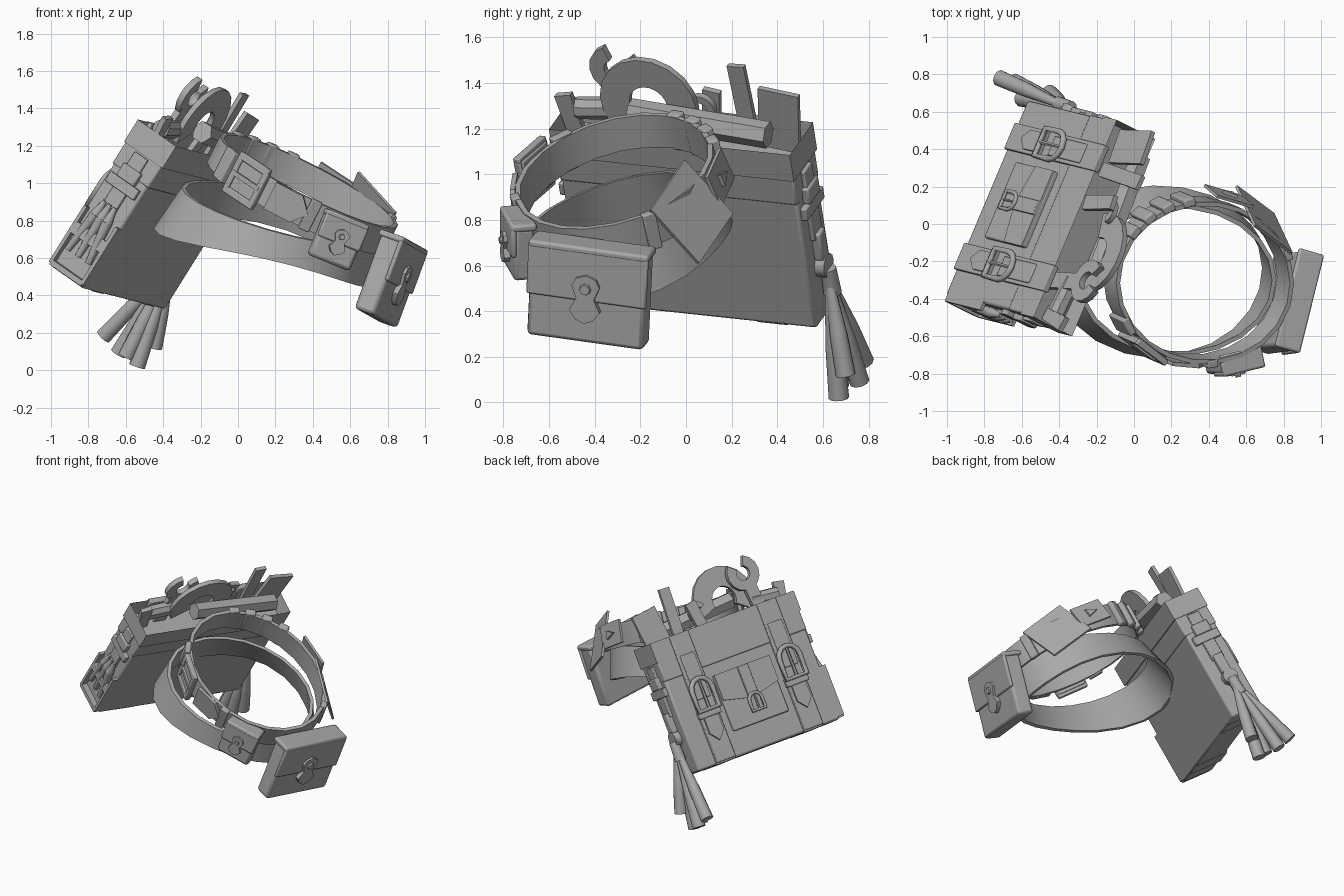
import bpy, bmesh, math
from mathutils import Matrix, Vector

cube = bpy.data.objects.get("Cube")
if cube:
    bpy.data.objects.remove(cube, do_unlink=True)

grey = bpy.data.materials.new("plain_grey")
grey.use_nodes = True
grey.diffuse_color = (0.4, 0.4, 0.4, 1)
shader = next(n for n in grey.node_tree.nodes if n.type == 'BSDF_PRINCIPLED')
shader.inputs["Base Color"].default_value = (0.4, 0.4, 0.4, 1)
shader.inputs["Roughness"].default_value = 0.8
made = []


def finish(name, bm, M, bevel=0):
    bm.transform(M)
    bmesh.ops.recalc_face_normals(bm, faces=bm.faces[:])
    mesh = bpy.data.meshes.new(name)
    bm.to_mesh(mesh)
    bm.free()
    mesh.materials.append(grey)
    ob = bpy.data.objects.new(name, mesh)
    bpy.context.scene.collection.objects.link(ob)
    if bevel:
        mod = ob.modifiers.new("bevel", 'BEVEL')
        mod.width, mod.segments = bevel, 2
    made.append(ob)
    return ob


def frame(origin, out, up):
    """Local axes: y points out, z points up, x follows."""
    y = Vector(out).normalized()
    z = Vector(up)
    z = (z - y * z.dot(y)).normalized()
    M = Matrix((y.cross(z), y, z)).transposed().to_4x4()
    M.translation = Vector(origin)
    return M


def box(name, M, centre, size, bevel=0, tilt=0):
    bm = bmesh.new()
    bmesh.ops.create_cube(bm, size=1)
    T = Matrix.Translation(centre) @ Matrix.Rotation(tilt, 4, 'Y') @ Matrix.Diagonal((*size, 1))
    bm.transform(T)
    return finish(name, bm, M, bevel)


def plate(name, M, points, y, thick):
    """Flat outline in the local xz plane, given a thickness along y."""
    bm = bmesh.new()
    face = bm.faces.new([bm.verts.new((px, y, pz)) for px, pz in points])
    new = bmesh.ops.extrude_face_region(bm, geom=[face])["geom"]
    bmesh.ops.translate(bm, vec=(0, thick, 0), verts=[g for g in new if isinstance(g, bmesh.types.BMVert)])
    return finish(name, bm, M)


def rod(name, M, a, b, r1, r2, sides=10):
    a, b = M @ Vector(a), M @ Vector(b)
    bm = bmesh.new()
    bmesh.ops.create_cone(bm, cap_ends=True, segments=sides, radius1=r1, radius2=r2, depth=(b - a).length)
    T = Matrix.Translation((a + b) / 2) @ (b - a).to_track_quat('Z', 'Y').to_matrix().to_4x4()
    return finish(name, bm, T)


def arc(cx, cz, r, start, end, steps=12):
    angles = [math.radians(start + (end - start) * i / steps) for i in range(steps + 1)]
    return [(cx + r * math.cos(t), cz + r * math.sin(t)) for t in angles]


def crescent(name, M, cx, cz, r_out, r_in, start, end, y, thick):
    plate(name, M, arc(cx, cz, r_out, start, end) + arc(cx, cz, r_in, end, start), y, thick)


def buckle(name, M, cx, y, cz, w, h, tube):
    """Arched wire frame with a prong."""
    curve = bpy.data.curves.new(name, 'CURVE')
    curve.dimensions = '3D'
    curve.bevel_depth, curve.bevel_resolution = tube, 1
    pts = [(cx - w / 2, cz - h / 2), (cx + w / 2, cz - h / 2)] + arc(cx, cz + h / 2 - w / 2, w / 2, 0, 180, 6)
    spline = curve.splines.new('POLY')
    spline.points.add(len(pts) - 1)
    for p, (px, pz) in zip(spline.points, pts):
        p.co = (*(M @ Vector((px, y, pz))), 1)
    spline.use_cyclic_u = True
    curve.materials.append(grey)
    bpy.context.scene.collection.objects.link(bpy.data.objects.new(name, curve))
    rod(name + "_prong", M, (cx, y, cz - h / 2), (cx, y, cz + h / 2), tube * 0.7, tube * 0.5, 6)


# Main satchel, tilted
bag = frame((-0.693, 0.099, 0.45), (-0.758, 0.376, 0.532), (0.525, -0.131, 0.841))
box("bag_body", bag, (0, 0, 0.385), (1.13, 0.24, 0.79), 0.015)
box("bag_upper_band", bag, (0, 0, 0.71), (1.135, 0.255, 0.15), 0.01)
bm = bmesh.new()
bmesh.ops.create_cube(bm, size=1)
bm.transform(Matrix.Translation((0, -0.005, 0.84)) @ Matrix.Diagonal((1.15, 0.27, 0.14, 1)))
top = max(bm.faces, key=lambda f: f.calc_center_median().z)
bmesh.ops.inset_region(bm, faces=[top], thickness=0.022)
bmesh.ops.translate(bm, vec=(0, 0, -0.12), verts=top.verts[:])
finish("bag_collar", bm, bag)

# Closing straps with buckles on the outer face
for side in (-1, 1):
    x = side * 0.35
    box("closing_strap", bag, (x, 0.125, 0.455), (0.15, 0.04, 0.91), 0.006)
    box("strap_upper_layer", bag, (x, 0.14, 0.6), (0.11, 0.03, 0.32), 0.006)
    box("strap_keeper", bag, (x, 0.145, 0.34), (0.17, 0.045, 0.06), 0.008)
    w = 0.055
    plate("strap_tip", bag, [(x - w, 0.32), (x + w, 0.32), (x + w, 0.2), (x, 0.14), (x - w, 0.2)], 0.14, 0.02)
    buckle("strap_buckle", bag, x, 0.175, 0.47, 0.16, 0.22, 0.018)
    box("strap_foot", bag, (x, 0.01, 0), (0.15, 0.25, 0.025), 0.005)

# Flat pocket between the straps
box("pocket", bag, (0, 0.125, 0.36), (0.44, 0.04, 0.4), 0.01)
plate("pocket_flap", bag, [(-0.22, 0.56), (0.22, 0.56), (0.22, 0.38), (0, 0.33), (-0.22, 0.38)], 0.14, 0.016)
box("pocket_strap", bag, (0, 0.16, 0.4), (0.08, 0.02, 0.32), 0.004)
buckle("pocket_buckle", bag, 0, 0.175, 0.3, 0.1, 0.12, 0.012)

# End straps
for side in (-1, 1):
    x = side * 0.57
    box("end_strap", bag, (x, 0, 0.58), (0.03, 0.09, 0.36), 0.005)
    box("end_cross_strap", bag, (x, 0, 0.57), (0.045, 0.2, 0.06), 0.005)
    box("end_clasp", bag, (x, 0, 0.64), (0.055, 0.12, 0.08), 0.008)

# Open holster with small tools on the front end
for y in (-0.11, 0.11):
    box("holster_wall", bag, (-0.575, y, 0.19), (0.06, 0.02, 0.36))
box("holster_base", bag, (-0.575, 0, 0.015), (0.06, 0.22, 0.03))
box("holster_loop", bag, (-0.59, 0, 0.24), (0.03, 0.22, 0.07), 0.005)
for y in (-0.06, 0, 0.06):
    rod("small_tool", bag, (-0.585, y * 1.2, 0.12), (-0.59, y * 0.7, 0.36), 0.018, 0.03)
    rod("small_tool_tip", bag, (-0.59, y * 0.7, 0.36), (-0.59, y * 0.6, 0.45), 0.03, 0.012)

# Tassel hanging from a ring on the back end
box("tassel_loop", bag, (0.58, 0, 0.36), (0.05, 0.07, 0.14), 0.01)
rod("tassel_ring", bag, (0.56, 0, 0.25), (0.61, 0, 0.25), 0.055, 0.055, 12)
knot = bag @ Vector((0.6, 0, 0.2))
world = Matrix.Identity(4)
for tip in [(-0.72, 0.78, 0.18), (-0.64, 0.76, 0.09), (-0.54, 0.67, 0.02), (-0.45, 0.7, 0.12), (-0.6, 0.67, 0.07)]:
    middle = knot.lerp(Vector(tip), 0.6)
    rod("tassel_strand", world, knot, middle, 0.016, 0.04, 10)
    rod("tassel_strand_end", world, middle, tip, 0.04, 0.045, 10)
rod("tassel_knot", world, knot + Vector((0.02, 0, 0.03)), knot + Vector((-0.05, 0.02, -0.08)), 0.035, 0.04)

# Tools standing in the satchel
crescent("hook_blade", bag, -0.13, 1.02, 0.23, 0.09, -20, 215, -0.03, 0.03)
crescent("wrench_jaw", bag, -0.3, 1.14, 0.12, 0.05, 110, 400, 0.03, 0.035)
box("wrench_handle", bag, (-0.33, 0.047, 0.92), (0.09, 0.035, 0.28), 0, 0.1)
rod("file_handle", bag, (-0.2, -0.07, 1.0), (0.45, -0.07, 0.955), 0.06, 0.06, 6)
box("tall_slat", bag, (0.3, 0.04, 1.03), (0.08, 0.025, 0.4), 0, -0.05)
box("short_slat", bag, (0.13, 0.05, 0.95), (0.08, 0.03, 0.26), 0, 0.15)
box("wide_plate", bag, (0.47, 0.02, 0.98), (0.19, 0.025, 0.3), 0, 0.12)
box("corner_plate", bag, (-0.53, 0, 0.91), (0.08, 0.03, 0.2), 0, -0.2)
crescent("small_hook", bag, 0.1, 1.0, 0.07, 0.035, -60, 150, 0, 0.03)
rod("roll", bag, (-0.5, 0.02, 0.93), (-0.3, 0.02, 0.95), 0.05, 0.05, 8)


# Belts: tilted oval bands
def belt_frame(belt, degrees):
    centre, rx, ry, bx, by = belt
    t = math.radians(degrees)
    dx, dy = rx * math.cos(t), ry * math.sin(t)
    p = Vector(centre) + Vector((dx, dy, bx * dx + by * dy))
    ox, oy = math.cos(t) / rx, math.sin(t) / ry
    up = Vector((-bx, -by, 1)).normalized()
    out = Vector((ox, oy, bx * ox + by * oy))
    out -= up * out.dot(up)
    return frame(p, out, up)


def band(name, belt, top_z, low_z, swell, flare, segments=22):
    """Swell makes the sides taller than the front; flare widens the low edge on the left."""
    bm = bmesh.new()
    rows = []
    for i in range(segments):
        t = math.tau * i / segments
        M = belt_frame(belt, math.degrees(t))
        low = low_z - swell * (math.cos(2 * t) + 0.6 * math.sin(t))
        lean = flare * (1 - 0.8 * math.cos(t))
        ring = [(-0.012, top_z), (0.012, top_z), (0.012 + lean, low), (-0.012 + lean, low)]
        rows.append([bm.verts.new(M @ Vector((0, y, z))) for y, z in ring])
    for i in range(segments):
        a, b = rows[i - 1], rows[i]
        for k in range(4):
            bm.faces.new((a[k - 1], a[k], b[k], b[k - 1]))
    finish(name, bm, world)


wide = ((0.23, -0.3, 0.84), 0.52, 0.395, -0.26, 0.27)
slim = ((0.345, -0.3, 0.945), 0.465, 0.425, -0.5, 0.22)
band("wide_belt", wide, 0, -0.215, 0.045, 0.05)
band("slim_belt", slim, 0.08, -0.08, 0, 0)
for angle in (100, 114, 128, 142):
    box("belt_loop", belt_frame(slim, angle), (0, 0.012, 0), (0.07, 0.05, 0.18), 0.01)
for angle in (275, 20):
    box("belt_keeper", belt_frame(slim, angle), (0, 0.01, 0), (0.06, 0.04, 0.175), 0.006)

# Belt buckle and pointed belt end
M = belt_frame(slim, 233)
box("buckle_base", M, (0, 0.02, 0), (0.2, 0.03, 0.2), 0.006)
for s in (-1, 1):
    box("buckle_bar", M, (0, 0.03, s * 0.1), (0.22, 0.035, 0.04), 0.006)
    box("buckle_side", M, (s * 0.095, 0.03, 0), (0.035, 0.035, 0.2), 0.006)
box("buckle_prong", M, (0, 0.04, 0), (0.2, 0.02, 0.025))
box("buckle_keeper", belt_frame(slim, 212), (0, 0.015, 0), (0.1, 0.04, 0.18), 0.006)
M = belt_frame(slim, 260)
plate("belt_end", M, [(0.1, -0.08), (-0.06, -0.08), (-0.13, 0), (-0.06, 0.08), (0.1, 0.08)], 0.012, 0.022)

# Leather plates at the back of the belt
large = frame((0.68, 0.01, 0.83), (0.074, 0.062, 0.025), (-0.2, 0.15, 0.22))
box("large_patch", large, (0, 0.02, 0), (0.33, 0.016, 0.33))
small = frame((0.5, 0.13, 0.98), (0.4, 0.9, 0.2), (-0.2, 0.1, 0.15))
box("small_patch", small, (0, 0.02, 0), (0.16, 0.016, 0.24))
plate("patch_stud", small, [(-0.03, -0.03), (0.03, -0.03), (0, 0.05)], 0.025, 0.02)


# Belt pouches with shaped clasps
def pouch(name, M, w, d, h, clasp):
    box(name + "_body", M, (0, 0, 0), (w, d, h), 0.02)
    box(name + "_flap", M, (0, d / 2, h * 0.23), (w * 1.03, 0.025, h * 0.54), 0.01)
    box(name + "_lid", M, (0, 0, h / 2), (w * 1.03, d + 0.025, 0.035), 0.012)
    half = [(0.4, 0.8), (0.55, 0.5), (0.35, 0), (0.6, -0.5), (0.35, -0.85), (0, -1)]
    outline = half + [(-x, z) for x, z in reversed(half[:-1])] + [(0, 0.95)]
    plate(name + "_clasp", M, [(x * clasp, z * clasp) for x, z in outline], d / 2, 0.028)
    rod(name + "_stud", M, (0, d / 2, clasp * 0.4), (0, d / 2 + 0.04, clasp * 0.4), clasp * 0.3, clasp * 0.2, 8)


pouch("large_pouch", frame((0.81, -0.42, 0.48), (0.91, -0.27, -0.32), (0.15, 0.02, 0.41)), 0.53, 0.12, 0.43, 0.115)
pouch("small_pouch", frame((0.53, -0.735, 0.69), (0.2, -0.97, -0.08), (0.09, 0, 0.22)), 0.24, 0.09, 0.25, 0.075)

# Smooth the rounded parts, keep edges sharp
bpy.ops.object.select_all(action='DESELECT')
for ob in made:
    ob.select_set(True)
bpy.context.view_layer.objects.active = made[0]
bpy.ops.object.shade_smooth_by_angle(angle=math.radians(40))
